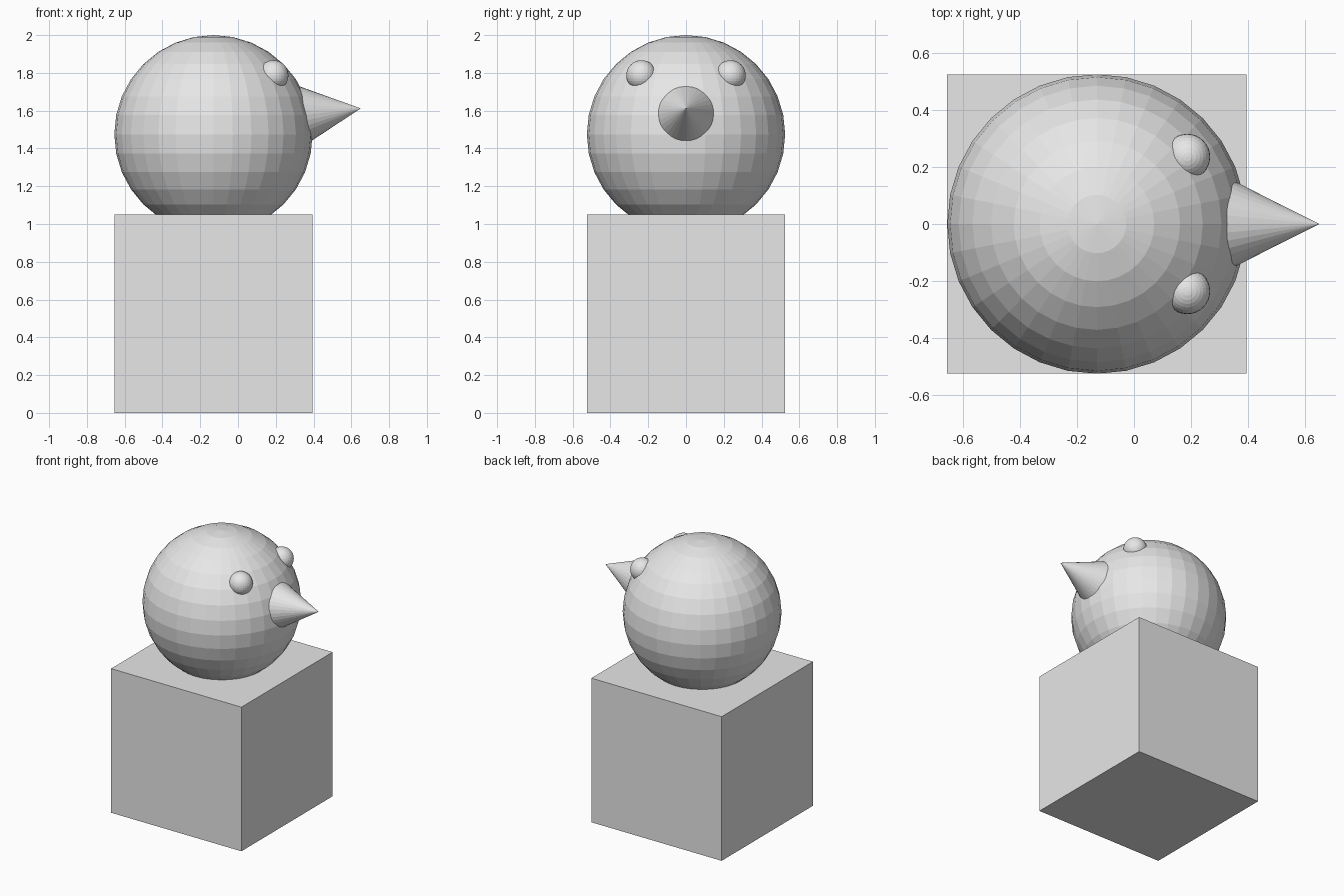
import bpy
import math

if "Cube" in bpy.data.objects:
    bpy.data.objects.remove(bpy.data.objects["Cube"])

grey = bpy.data.materials.new("light_grey")
grey.diffuse_color = (0.8, 0.8, 0.8, 1)
grey.use_nodes = True
grey.node_tree.nodes["Principled BSDF"].inputs["Base Color"].default_value = grey.diffuse_color

CX = -0.13  # shared centre of body and head


def finish(name):
    obj = bpy.context.object
    obj.name = name
    obj.data.materials.append(grey)
    return obj


# Body block
bpy.ops.mesh.primitive_cube_add(size=1.05, location=(CX, 0, 0.525))
finish("body")

# Faceted head, sunk slightly into the block
bpy.ops.mesh.primitive_uv_sphere_add(segments=32, ring_count=16, radius=0.525,
                                     location=(CX, 0, 1.475))
finish("head")

# Beak: cone pointing along +x, tilted a little upward, base hidden in the head
tilt = math.radians(6.8)
depth = 0.4
tip_x, tip_z = 0.65, 1.612
bpy.ops.mesh.primitive_cone_add(
    vertices=32, radius1=depth / 2, radius2=0, depth=depth,
    location=(tip_x - depth / 2 * math.cos(tilt), 0, tip_z - depth / 2 * math.sin(tilt)),
    rotation=(0, math.pi / 2 - tilt, 0))
finish("beak")

# Eyes, mirrored across y
for side, name in ((-1, "right_eye"), (1, "left_eye")):
    bpy.ops.mesh.primitive_uv_sphere_add(segments=32, ring_count=16, radius=0.08,
                                         location=(0.187, side * 0.236, 1.787))
    finish(name)
